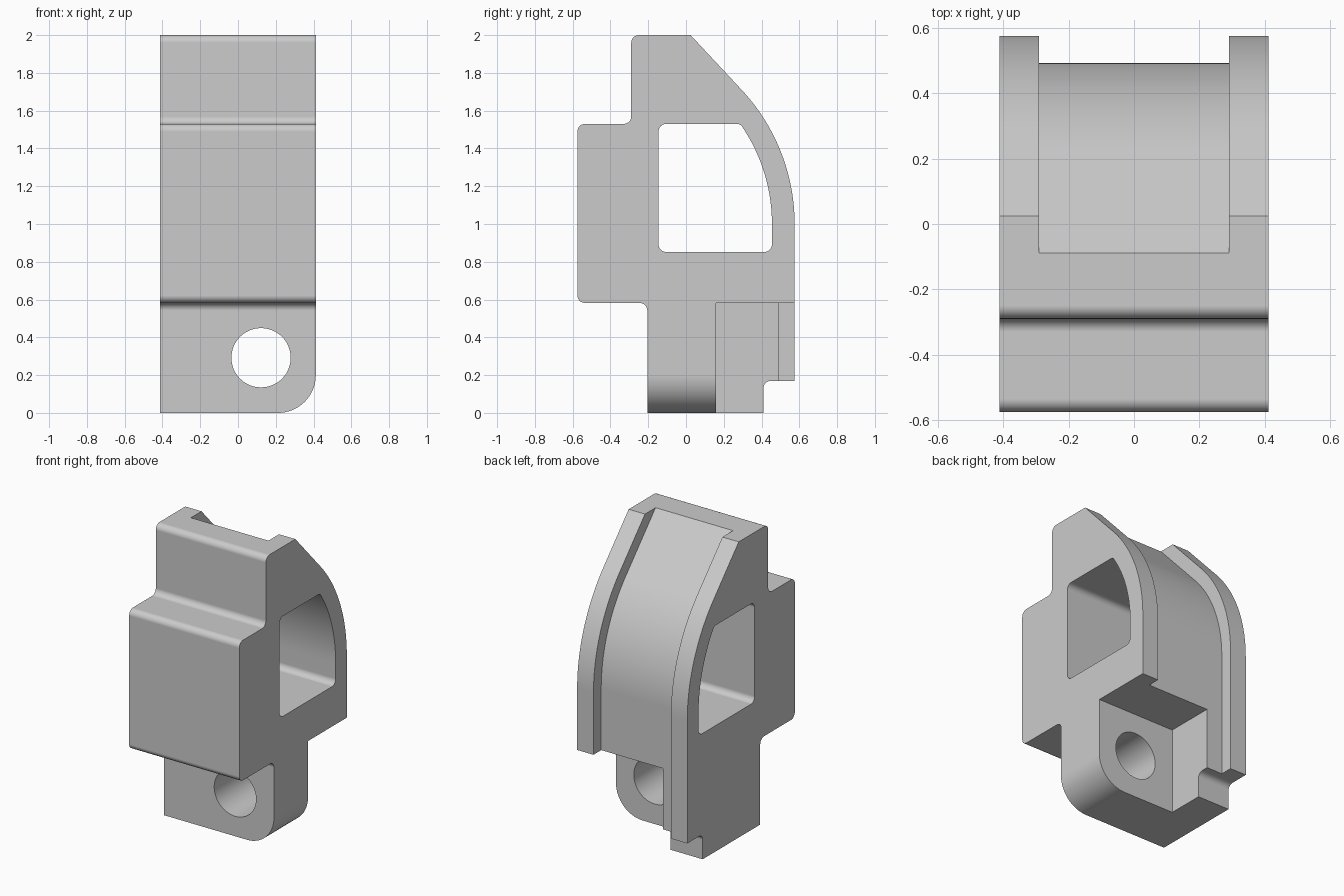
import bpy, bmesh, math
from mathutils import Vector

cube = bpy.data.objects.get("Cube")
if cube:
    bpy.data.objects.remove(cube, do_unlink=True)

HALF = 0.412            # half width of the body
BACK = 0.575            # rear extent
ARC_Y = -0.465          # centre of the curved back
ARC_Z = 1.0
TILT = math.radians(43)

grey = bpy.data.materials.new("plain_grey")
grey.use_nodes = True
grey.diffuse_color = (0.6, 0.6, 0.6, 1)
grey.node_tree.nodes["Principled BSDF"].inputs["Base Color"].default_value = (0.6, 0.6, 0.6, 1)


def rounded(points, steps=8):
    """Turn (u, v, radius) corners into an outline with filleted corners."""
    out = []
    for i, (u, v, r) in enumerate(points):
        p = Vector((u, v))
        if r == 0:
            out.append(p)
            continue
        a = (Vector(points[i - 1][:2]) - p).normalized()
        b = (Vector(points[(i + 1) % len(points)][:2]) - p).normalized()
        half = a.angle(b) / 2
        centre = p + (a + b).normalized() * r / math.sin(half)
        start = p + a * r / math.tan(half) - centre
        end = p + b * r / math.tan(half) - centre
        sweep = math.pi - 2 * half
        for k in range(steps + 1):
            t = k / steps
            out.append(centre + (start * math.sin((1 - t) * sweep)
                                 + end * math.sin(t * sweep)) / math.sin(sweep))
    return out


def back_arc(offset, top_angle, steps=24):
    """Curved back from the upper end down to the vertical tangent."""
    r = BACK - ARC_Y - offset
    return [(ARC_Y + r * math.cos(a), ARC_Z + r * math.sin(a), 0)
            for a in (top_angle * (1 - k / steps) for k in range(steps + 1))]


def slope_at(offset, z):
    """Point on the straight upper slope at height z."""
    y, z0, _ = back_arc(offset, TILT)[0]
    return (y - (z - z0) * math.tan(TILT), z, 0)


def prism(name, outline, lo, hi, axis):
    """Extrude an outline along x (outline is y, z) or y (outline is x, z)."""
    bm = bmesh.new()
    place = (lambda p: (lo, p.x, p.y)) if axis == "x" else (lambda p: (p.x, lo, p.y))
    face = bm.faces.new([bm.verts.new(place(p)) for p in outline])
    ext = bmesh.ops.extrude_face_region(bm, geom=[face])
    move = Vector((hi - lo, 0, 0)) if axis == "x" else Vector((0, hi - lo, 0))
    bmesh.ops.translate(bm, vec=move,
                        verts=[e for e in ext["geom"] if isinstance(e, bmesh.types.BMVert)])
    bmesh.ops.recalc_face_normals(bm, faces=bm.faces)
    mesh = bpy.data.meshes.new(name)
    bm.to_mesh(mesh)
    bm.free()
    mesh.materials.append(grey)
    obj = bpy.data.objects.new(name, mesh)
    bpy.context.collection.objects.link(obj)
    return obj


def cut(body, cutter):
    cutter.hide_render = True
    mod = body.modifiers.new("cut", "BOOLEAN")
    mod.operation = "DIFFERENCE"
    mod.solver = "EXACT"
    mod.object = cutter
    bpy.ops.object.modifier_apply(modifier=mod.name)
    bpy.data.objects.remove(cutter, do_unlink=True)


# Stepped body with curved back and a small notch at the lower rear
R = 0.04
side = [(-0.205, 0, 0), (-0.205, 0.582, R), (-BACK, 0.582, R), (-BACK, 1.53, R),
        (-0.29, 1.53, R), (-0.29, 2, R), slope_at(0, 2)]
side += back_arc(0, TILT)
side += [(BACK, 0.17, 0), (0.41, 0.17, R), (0.41, 0, 0)]
body = prism("bracket_body", rounded(side), -HALF, HALF, "x")
bpy.context.view_layer.objects.active = body
body.select_set(True)

# Side window following the back curve
top = math.asin((1.53 - ARC_Z) / (BACK - ARC_Y - 0.12))
window = [(-0.145, 0.852, R), (-0.145, 1.53, R)]
arc = back_arc(0.12, top, 14)
window += [arc[0][:2] + (0.03,)] + arc[1:] + [(BACK - 0.12, 0.852, R)]
cut(body, prism("window_cutter", rounded(window), -1, 1, "x"))

# Channel down the back between two ribs
channel = [slope_at(0.083, 2.2)] + back_arc(0.083, TILT)
channel += [(BACK - 0.083, -0.2, 0), (1, -0.2, 0), (1, 2.2, 0)]
cut(body, prism("channel_cutter", rounded(channel), -0.29, 0.29, "x"))

# Clearance behind the lug
clear = [(0.16, -0.2, 0), (0.16, 0.582, 0), (1, 0.582, 0), (1, -0.2, 0)]
cut(body, prism("clearance_cutter", rounded(clear), -0.172, 1, "x"))

# Rounded lower corner of the lug
corner = [Vector((HALF - 0.2 + 0.2 * math.sin(a), 0.2 - 0.2 * math.cos(a)))
          for a in (math.pi / 2 * k / 16 for k in range(17))]
corner += [Vector((1, 0.2)), Vector((1, -0.2)), Vector((HALF - 0.2, -0.2))]
cut(body, prism("corner_cutter", corner, -0.4, 0.3, "y"))

# Pin hole through the lug
hole = [Vector((0.122 + 0.157 * math.cos(a), 0.292 + 0.157 * math.sin(a)))
        for a in (math.tau * k / 48 for k in range(48))]
cut(body, prism("hole_cutter", hole, -0.4, 0.3, "y"))

# Smooth curves, crisp edges
bpy.ops.object.shade_smooth_by_angle(angle=math.radians(25))
weighted = body.modifiers.new("weighted_normals", "WEIGHTED_NORMAL")
weighted.keep_sharp = True
